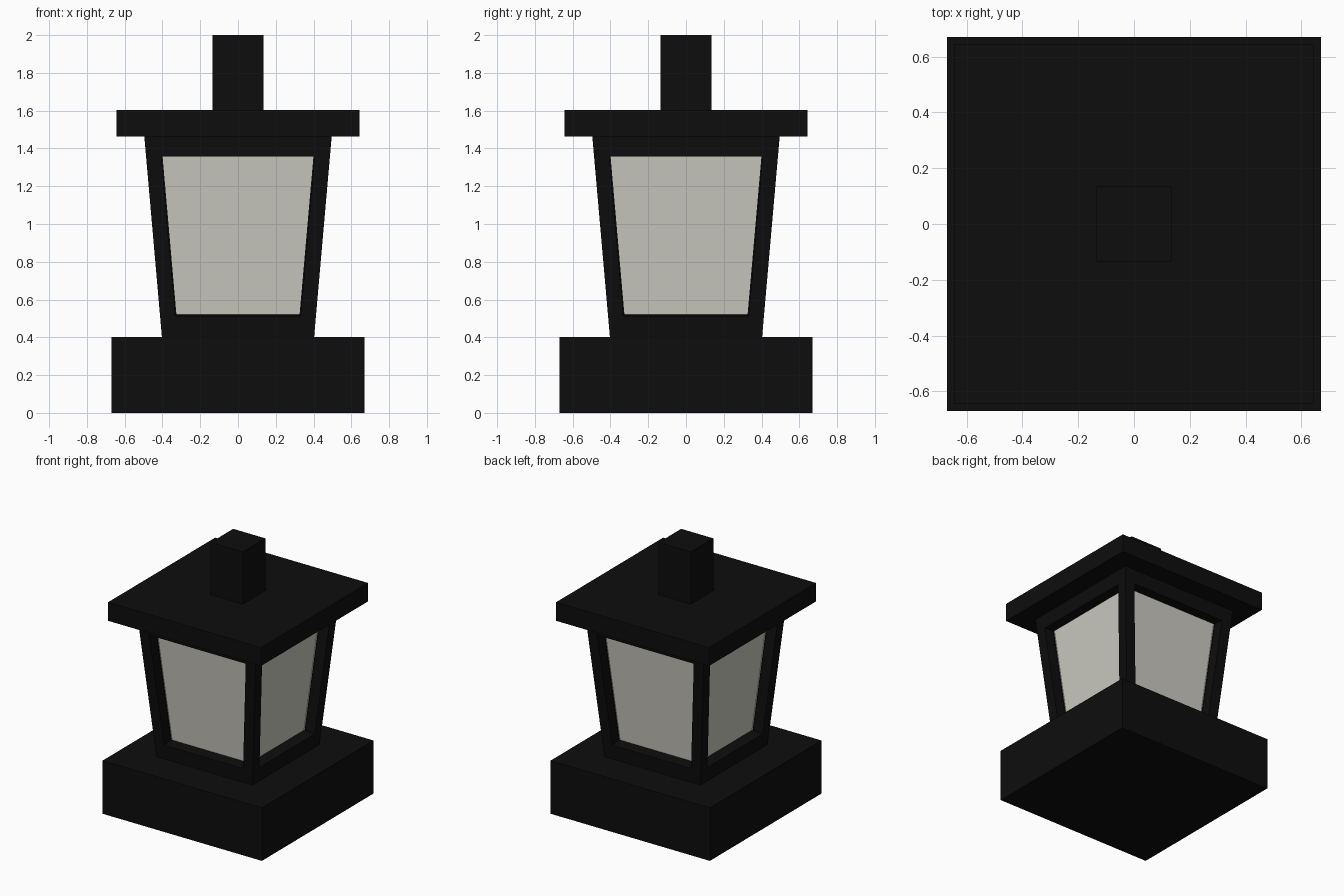
import bpy, bmesh

if "Cube" in bpy.data.objects:
    bpy.data.objects.remove(bpy.data.objects["Cube"])


def material(name, rgb):
    m = bpy.data.materials.new(name)
    m.diffuse_color = (*rgb, 1)
    m.use_nodes = True
    m.node_tree.nodes["Principled BSDF"].inputs["Base Color"].default_value = m.diffuse_color
    return m


BLACK = material("black metal", (0.004, 0.004, 0.004))
GLASS = material("pale glass", (0.60, 0.59, 0.53))


def block(name, z0, z1, half0, half1):
    """Square block, optionally tapered, between two heights."""
    bm = bmesh.new()
    bmesh.ops.create_cube(bm, size=2)
    for v in bm.verts:
        top = v.co.z > 0
        h = half1 if top else half0
        v.co = (v.co.x * h, v.co.y * h, z1 if top else z0)
    mesh = bpy.data.meshes.new(name)
    bm.to_mesh(mesh)
    bm.free()
    obj = bpy.data.objects.new(name, mesh)
    bpy.context.collection.objects.link(obj)
    mesh.materials.append(BLACK)
    return obj


# Plinth, roof slab and top post
block("base", 0, 0.403, 0.67, 0.67)
block("roof", 1.463, 1.603, 0.643, 0.643)
block("top_post", 1.603, 2.0, 0.135, 0.135)

# Tapered lantern body with a recessed pane on each side
Z0, Z1, H0, H1 = 0.403, 1.463, 0.403, 0.496
body = block("lantern_body", Z0, Z1, H0, H1)
body.data.materials.append(GLASS)
bm = bmesh.new()
bm.from_mesh(body.data)
bm.normal_update()
sides = [f for f in bm.faces if abs(f.normal.z) < 0.5]
bmesh.ops.inset_individual(bm, faces=sides, thickness=0.08)
for f in sides:
    axis = 0 if abs(f.normal.x) > 0.5 else 1
    for v in f.verts:
        z = 1.357 if v.co.z > 0.9 else 0.513
        h = H0 + (H1 - H0) * (z - Z0) / (Z1 - Z0)
        for i in (0, 1):
            reach = h if i == axis else h - 0.081
            v.co[i] = reach if v.co[i] > 0 else -reach
        v.co.z = z
bm.normal_update()
# Push the panes inward, leaving the frame around them
bmesh.ops.inset_individual(bm, faces=sides, thickness=0, depth=-0.087)
for f in sides:
    f.material_index = 1
bm.to_mesh(body.data)
bm.free()
